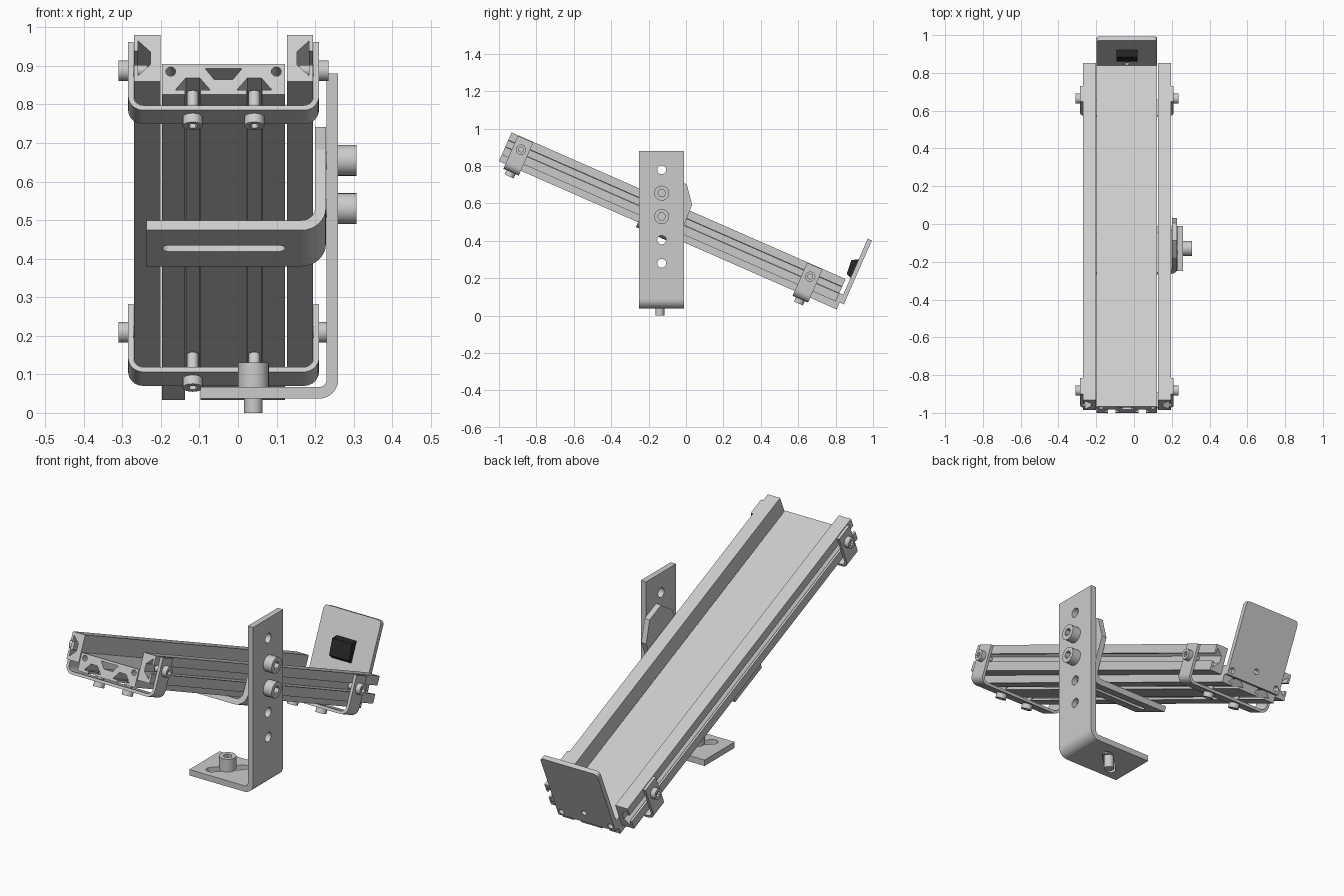
import bpy, bmesh
from math import pi, sin, cos, radians
from mathutils import Matrix, Vector
from mathutils.geometry import tessellate_polygon

if "Cube" in bpy.data.objects:
    bpy.data.objects.remove(bpy.data.objects["Cube"])

# tilted frame of the rail: local x = width, y = along the rail, z = normal to it
RAIL = Matrix.Translation((0, -1.0, 0.826)) @ Matrix.Rotation(radians(-23.7), 4, 'X')
UP = Matrix.Identity(4)
CX = -0.0375                       # centre line of the rail


def arc(cx, cy, r, a0, a1, n=8):
    return [(cx + r * cos(radians(a0 + (a1 - a0) * i / n)),
             cy + r * sin(radians(a0 + (a1 - a0) * i / n))) for i in range(n + 1)]


def circle(cx, cy, r, n=24):
    return arc(cx, cy, r, 0, 360, n)[:-1]


def rect(x0, y0, x1, y1):
    return [(x0, y0), (x1, y0), (x1, y1), (x0, y1)]


def slot(cx, cy, half, r, ang=0):
    dx, dy = half * cos(radians(ang)), half * sin(radians(ang))
    return arc(cx + dx, cy + dy, r, ang - 90, ang + 90) + arc(cx - dx, cy - dy, r, ang + 90, ang + 270)


def bend(cx, cy, ro, ri):
    return arc(cx, cy, ro, 270, 360) + arc(cx, cy, ri, 360, 270)


def build(name, pieces, frame=UP):
    """Each piece is (loops, axis, a, b): outline plus holes extruded along an axis."""
    verts, faces = [], []
    for loops, axis, a, b in pieces:
        pts = [p for l in loops for p in l]
        n, base = len(pts), len(verts)
        for d in (a, b):
            for p in pts:
                v = list(p)
                v.insert(axis, d)
                verts.append(v)
        for t in tessellate_polygon([[Vector((*p, 0)) for p in l] for l in loops]):
            faces += [[base + i for i in t], [base + n + i for i in reversed(t)]]
        k = base
        for l in loops:
            m = len(l)
            faces += [[k + i, k + (i + 1) % m, k + n + (i + 1) % m, k + n + i] for i in range(m)]
            k += m
    me = bpy.data.meshes.new(name)
    me.from_pydata(verts, [], faces)
    bm = bmesh.new()
    bm.from_mesh(me)
    bmesh.ops.recalc_face_normals(bm, faces=bm.faces)
    bmesh.ops.dissolve_limit(bm, angle_limit=0.01, verts=bm.verts, edges=bm.edges)
    bm.to_mesh(me)
    bm.free()
    ob = bpy.data.objects.new(name, me)
    bpy.context.collection.objects.link(ob)
    ob.matrix_world = frame
    return ob


def screw(name, axis, p, seat, d, r, head, shaft_r, shaft, frame=UP):
    """Socket-head screw; d is the direction the head points."""
    c = circle(*p, r)
    mid = seat + d * head * 0.45
    build(name, [([c], axis, seat, mid),
                 ([c, circle(*p, r * 0.52, 6)], axis, mid, seat + d * head),
                 ([circle(*p, shaft_r, 16)], axis, seat - d * shaft, seat)], frame)


# wide centre extrusion with two slots below, a hollow core and end holes
outline = [(CX - .16, 0)]
for c in (CX - .08, CX + .08):
    outline += [(c - .02, 0), (c - .02, .012), (c - .046, .012), (c - .018, .047),
                (c + .018, .047), (c + .046, .012), (c + .02, .012), (c + .02, 0)]
outline += [(CX + .16, 0), (CX + .16, .086), (CX - .16, .086)]
core = [(CX - .048, .074), (CX - .024, .042), (CX + .024, .042), (CX + .048, .074)]
ends = [circle(CX + s * .137, .065, .013, 16) for s in (-1, 1)]
build("centre_rail", [([outline, core] + ends, 1, 0, 1.972)], RAIL)

# side extrusions with outward slots
for s, side in ((-1, "left"), (1, "right")):
    prof = [(.164, .037), (.2325, .037), (.2325, .083), (.222, .083), (.222, .053), (.19, .085),
            (.19, .121), (.222, .152), (.222, .123), (.2325, .123), (.2325, .168), (.164, .168)]
    build(side + "_side_rail", [([[(CX + s * x, z) for x, z in prof]], 1, 0, 1.95)], RAIL)

# U-shaped clamps with their screws
x0, x1, t = -.285, .21, .014
u_prof = ([(x0, .165)] + arc(x0 + .04, .012, .04, 180, 270) + arc(x1 - .04, .012, .04, 270, 360)
          + [(x1, .165), (x1 - t, .165)] + arc(x1 - .04, .012, .026, 360, 270)
          + arc(x0 + .04, .012, .026, 270, 180) + [(x0 + t, .165)])
for end, s in (("front", .083), ("back", 1.772)):
    build(end + "_clamp", [([u_prof], 1, s - .045, s + .045)], RAIL)
    for side, seat, d, c in (("left", x0, -1, CX - .08), ("right", x1, 1, CX + .08)):
        screw(f"{end}_{side}_side_screw", 0, (s, .104), seat, d, .027, .025, .015, .05, RAIL)
        screw(f"{end}_{side}_bottom_screw", 2, (c, s), -.028, -1, .026, .025, .015, .07, RAIL)

# end plate with sensor block
plate = ([(CX - .16, .04), (CX + .16, .04)] + arc(CX + .14, .393, .02, 0, 90, 5)
         + arc(CX - .14, .393, .02, 90, 180, 5))
holes = [circle(CX + dx, z, .014, 16) for dx, z in ((-.137, .065), (0, .105), (.137, .065))]
build("end_plate", [([plate] + holes, 1, 1.972, 1.996)], RAIL)
block = build("sensor_block", [([[(1.972, .185), (1.945, .195), (1.938, .275), (1.972, .29)]],
                                0, CX - .055, CX + .055)], RAIL)
black = bpy.data.materials.new("black")
black.diffuse_color = (.02, .02, .02, 1)
black.use_nodes = True
black.node_tree.nodes["Principled BSDF"].inputs["Base Color"].default_value = black.diffuse_color
block.data.materials.append(black)

# tilting bracket under the rail: slotted plate, bend and chamfered leg
leg = [(.812, .035), (1.045, .035), (1.04, .2), (.97, .29), (.87, .29), (.812, .2)]
build("tilt_bracket", [([rect(-.237, .812, .165, 1.045), slot(CX, .93, .14, .02)], 2, -.028, 0),
                       ([bend(.165, .035, .063, .035)], 1, .812, 1.045),
                       ([leg], 0, .2, .228)], RAIL)

# upright L-shaped stand with a row of holes and a diagonal foot slot
Y = -.13
row = [circle(Y, .28 + .125 * i, .024) for i in range(5)]
build("upright_stand", [([rect(Y - .12, .087, Y + .12, .88)] + row, 0, .23, .26),
                        ([bend(.21, .087, .05, .02)], 1, Y - .12, Y + .12),
                        ([rect(-.097, Y - .12, .21, Y + .12), slot(.04, Y - .01, .075, .025, 45)],
                         2, .037, .067)])
for i, z in enumerate((.53, .655)):
    screw(f"pivot_bolt_{i + 1}", 0, (Y, z), .26, 1, .04, .047, .023, .06)
screw("foot_bolt", 2, (.04, Y - .01), .067, 1, .04, .064, .024, .067)

# smooth round parts, keep edges sharp
for ob in bpy.context.scene.objects:
    ob.select_set(True)
    bpy.context.view_layer.objects.active = ob
bpy.ops.object.shade_smooth_by_angle(angle=radians(30))
